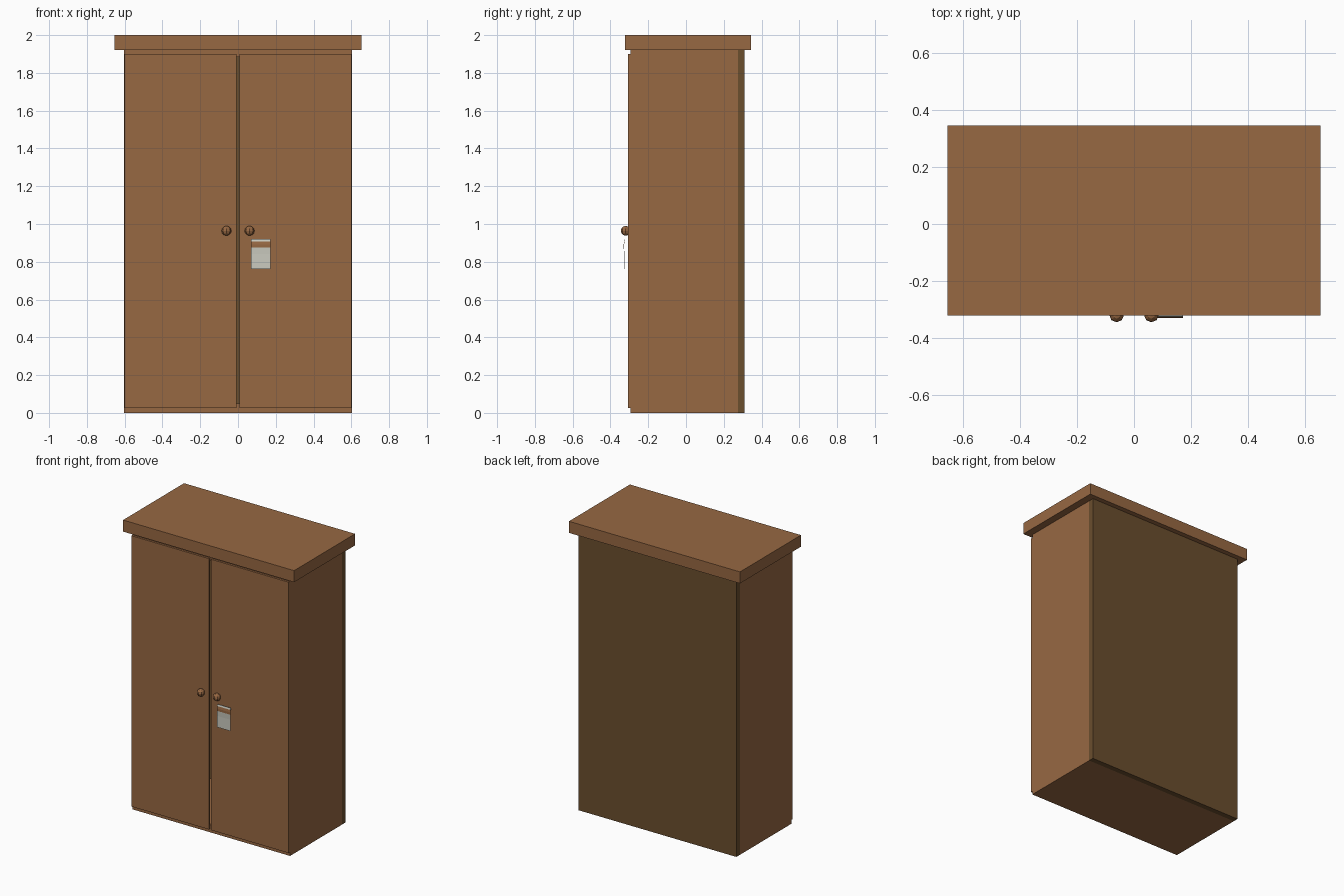
import bpy, bmesh

if "Cube" in bpy.data.objects:
    bpy.data.objects.remove(bpy.data.objects["Cube"])


def material(name, rgb):
    m = bpy.data.materials.new(name)
    m.diffuse_color = (*rgb, 1.0)
    m.use_nodes = True
    m.node_tree.nodes["Principled BSDF"].inputs["Base Color"].default_value = m.diffuse_color
    return m


wood = material("brown_wood", (0.310, 0.138, 0.055))
dark_wood = material("dark_wood", (0.145, 0.077, 0.027))
paper = material("pale_paper", (0.60, 0.60, 0.53))


def finish(name, bm, *mats):
    mesh = bpy.data.meshes.new(name)
    bm.to_mesh(mesh)
    bm.free()
    obj = bpy.data.objects.new(name, mesh)
    bpy.context.collection.objects.link(obj)
    for m in mats:
        mesh.materials.append(m)
    return obj


def box(name, x, y, z, mat):
    """Box from (min, max) pairs on each axis."""
    bm = bmesh.new()
    bmesh.ops.create_cube(bm, size=1)
    for v in bm.verts:
        v.co = [lo + (c + 0.5) * (hi - lo) for c, (lo, hi) in zip(v.co, (x, y, z))]
    return finish(name, bm, mat)


W, FRONT, BACK, TOP = 0.604, -0.293, 0.311, 1.92
PANEL = 0.274          # inner face of the back panel
T = 0.037              # board thickness

# Hollow carcass
box("bottom_board", (-W + T, W - T), (FRONT, PANEL), (0, 0.05), wood)
box("top_board", (-W + T, W - T), (FRONT, PANEL), (TOP - T, TOP), wood)
box("back_panel", (-W, W), (PANEL, BACK), (0, TOP), dark_wood)
box("cornice", (-0.655, 0.655), (-0.322, 0.345), (TOP, 2.0), wood)

# Mirrored sides, doors and knobs
for side, s in (("left", -1), ("right", 1)):
    box(side + "_side", sorted((s * (W - T), s * W)), (FRONT, PANEL), (0, TOP), wood)
    box(side + "_door", sorted((s * 0.008, s * 0.602)), (-0.307, FRONT), (0.025, 1.90), wood)
    bm = bmesh.new()
    bmesh.ops.create_uvsphere(bm, u_segments=8, v_segments=6, radius=0.026)
    bmesh.ops.translate(bm, vec=(s * 0.061, -0.319, 0.964), verts=bm.verts)
    finish(side + "_knob", bm, wood)

# Thin curled note hanging below the right knob, with a brown band near the top
profile = [(-0.324, 0.92), (-0.327, 0.908), (-0.330, 0.892),
           (-0.330, 0.876), (-0.328, 0.84), (-0.328, 0.762)]
bm = bmesh.new()
rows = [[bm.verts.new((x, y + d, z)) for x, d in
         ((0.069, 0), (0.172, 0), (0.172, 0.002), (0.069, 0.002))] for y, z in profile]
for a, b in zip(rows, rows[1:]):
    for i in range(4):
        j = (i + 1) % 4
        bm.faces.new((a[i], b[i], b[j], a[j]))
bm.faces.new(rows[0])
bm.faces.new(rows[-1][::-1])
bmesh.ops.recalc_face_normals(bm, faces=bm.faces)
for f in bm.faces:
    f.material_index = int(0.876 < f.calc_center_median().z < 0.908)
finish("hanging_note", bm, paper, wood)
